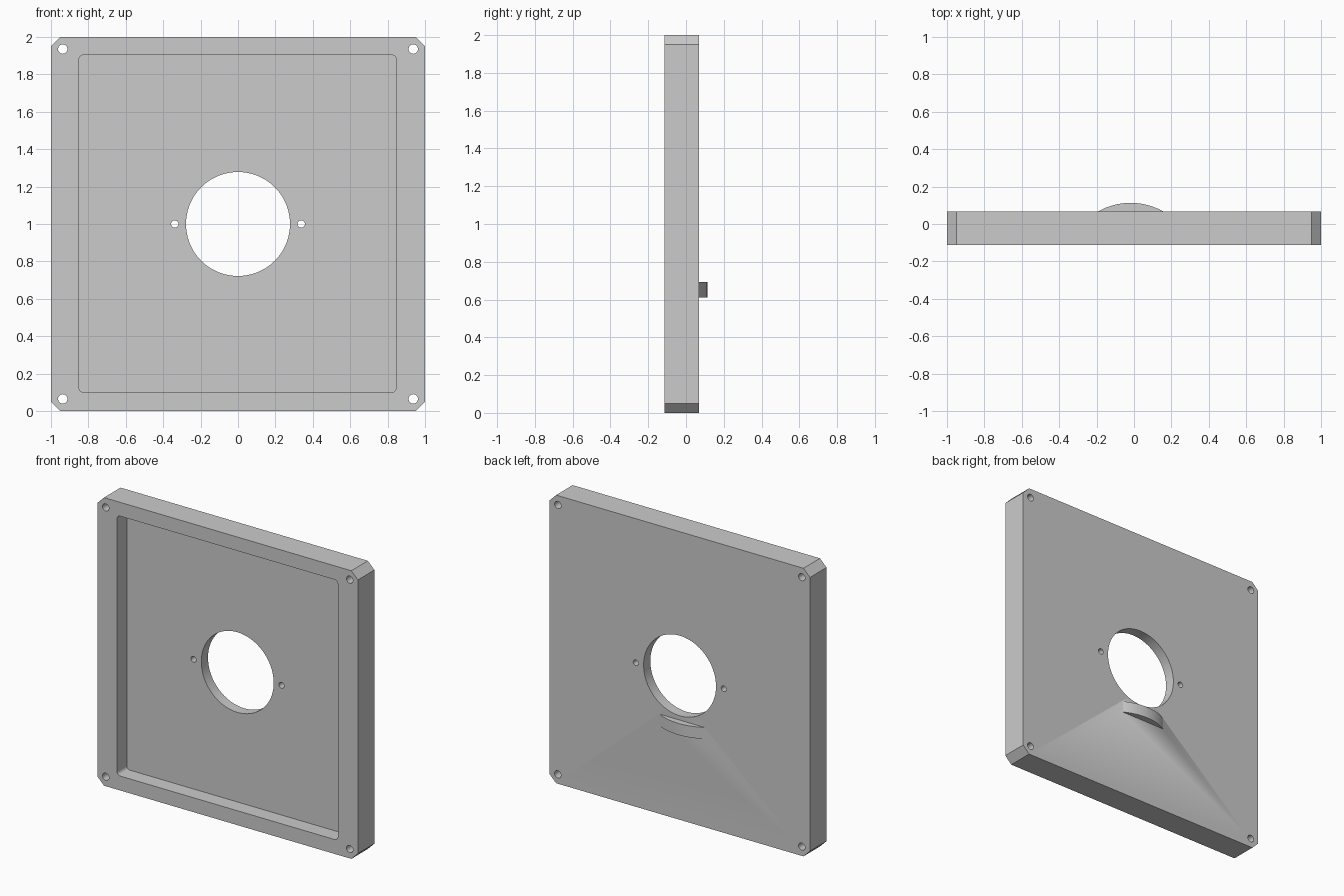
import bpy
import bmesh
from math import cos, sin, pi, sqrt, radians

cube = bpy.data.objects.get("Cube")
if cube:
    bpy.data.objects.remove(cube, do_unlink=True)

FRONT, BACK, FLOOR = -0.113, 0.068, -0.006

grey = bpy.data.materials.new("plain grey")
grey.use_nodes = True
grey.diffuse_color = (0.6, 0.6, 0.6, 1)
grey.node_tree.nodes["Principled BSDF"].inputs["Base Color"].default_value = (0.6, 0.6, 0.6, 1)


def prism(name, outline, offset):
    """Extrude a closed 3D outline along an offset into a solid."""
    bm = bmesh.new()
    face = bm.faces.new([bm.verts.new(p) for p in outline])
    result = bmesh.ops.extrude_face_region(bm, geom=[face], use_keep_orig=True)
    moved = [e for e in result["geom"] if isinstance(e, bmesh.types.BMVert)]
    bmesh.ops.translate(bm, verts=moved, vec=offset)
    bmesh.ops.recalc_face_normals(bm, faces=bm.faces[:])
    mesh = bpy.data.meshes.new(name)
    bm.to_mesh(mesh)
    bm.free()
    mesh.materials.append(grey)
    obj = bpy.data.objects.new(name, mesh)
    bpy.context.collection.objects.link(obj)
    return obj


def circle(x, z, r, n, y):
    return [(x + r * cos(2 * pi * i / n), y, z + r * sin(2 * pi * i / n)) for i in range(n)]


def corner_rect(cx, cz, hx, hz, r, steps, y):
    """Rectangle with rounded corners, or chamfered ones when steps is 1."""
    points = []
    for k, (sx, sz) in enumerate([(1, 1), (-1, 1), (-1, -1), (1, -1)]):
        for i in range(steps + 1):
            a = (k + i / steps) * pi / 2
            points.append((cx + sx * (hx - r) + r * cos(a), y, cz + sz * (hz - r) + r * sin(a)))
    return points


def combine(target, tool, operation):
    mod = target.modifiers.new(operation.lower(), "BOOLEAN")
    mod.operation = operation
    mod.solver = "EXACT"
    mod.object = tool
    bpy.context.view_layer.objects.active = target
    bpy.ops.object.modifier_apply(modifier=mod.name)
    bpy.data.objects.remove(tool, do_unlink=True)


# Square panel with chamfered corners
panel = prism("panel", corner_rect(0, 1, 1, 1, 0.05, 1, FRONT), (0, BACK - FRONT, 0))

# Shallow front recess
recess = prism("recess_cutter", corner_rect(-0.002, 1.002, 0.848, 0.902, 0.025, 6, FRONT - 0.1),
               (0, FLOOR - FRONT + 0.1, 0))
combine(panel, recess, "DIFFERENCE")

# Centre opening, its two side holes and the four corner holes
holes = [(0, 1, 0.278, 96)]
holes += [(s * 0.338, 1, 0.02, 24) for s in (-1, 1)]
holes += [(sx * 0.937, 1 + sz * 0.935, 0.025, 24) for sx in (-1, 1) for sz in (-1, 1)]
for x, z, r, n in holes:
    combine(panel, prism("hole_cutter", circle(x, z, r, n, -0.3), (0, 0.6, 0)), "DIFFERENCE")

# Curved lip on the back, below the opening
RADIUS, TOP, BASE = 0.353, 0.113, BACK - 0.004
centre = TOP - RADIUS
half = sqrt(RADIUS ** 2 - (BASE - centre) ** 2)
arc = []
for i in range(25):
    x = half * (2 * i / 24 - 1)
    arc.append((x - 0.018, centre + sqrt(RADIUS ** 2 - x * x), 0.612))
combine(panel, prism("back_lip", arc, (0, 0, 0.08)), "UNION")

# Smooth round walls, crisp edges
bpy.ops.object.select_all(action="DESELECT")
panel.select_set(True)
bpy.context.view_layer.objects.active = panel
bpy.ops.object.shade_smooth_by_angle(angle=radians(30))
